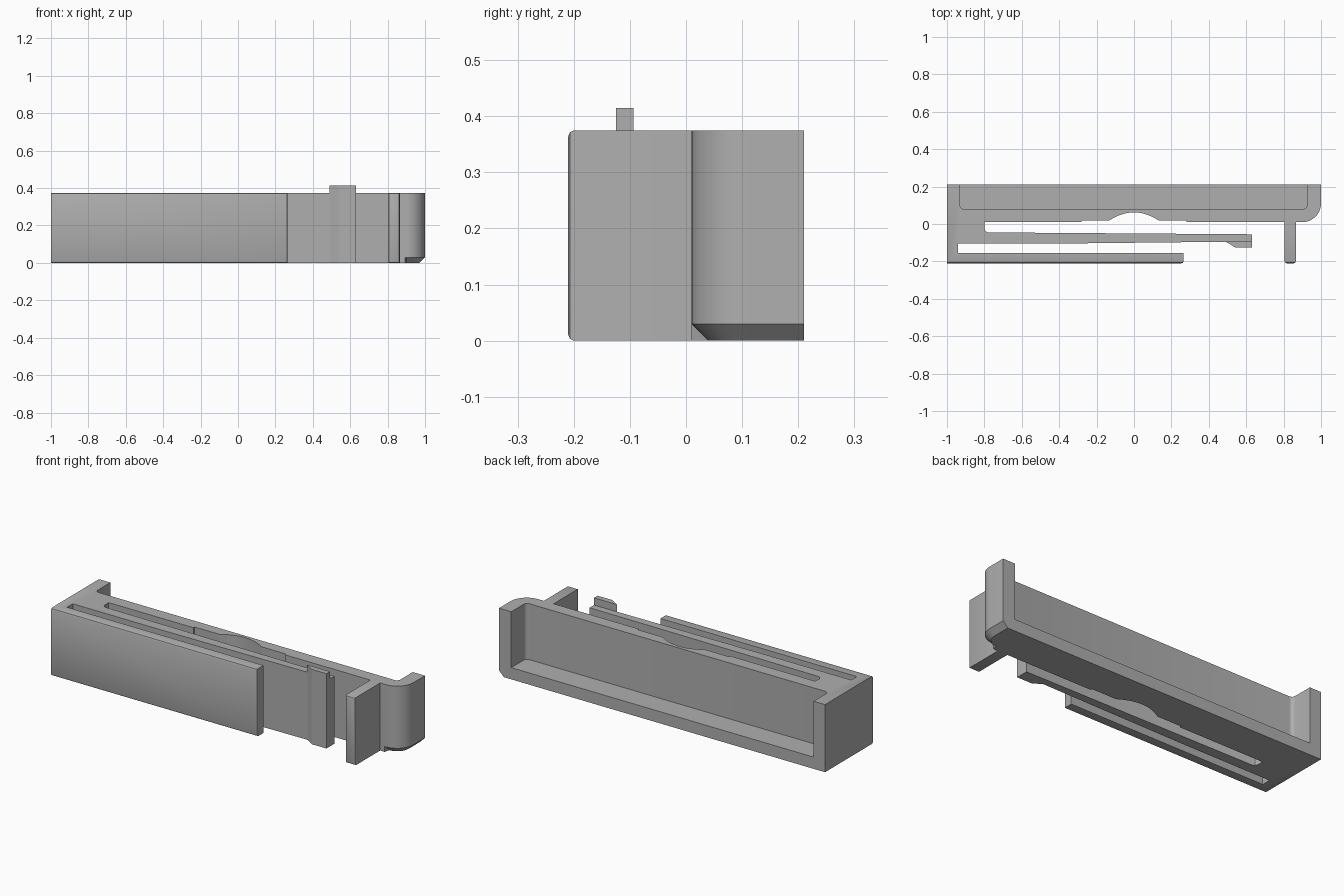
import bpy, bmesh, math

if "Cube" in bpy.data.objects:
    bpy.data.objects.remove(bpy.data.objects["Cube"])

H = 0.375          # main height
FOOT = 0.03        # height of the chamfer under the rounded end

grey = bpy.data.materials.new("plain grey")
grey.diffuse_color = (0.43, 0.43, 0.43, 1)
grey.use_nodes = True
grey.node_tree.nodes["Principled BSDF"].inputs["Base Color"].default_value = grey.diffuse_color


def loft(name, rings):
    """Stack equal-length outlines given as (z, [(x, y), ...])."""
    bm = bmesh.new()
    loops = [[bm.verts.new((x, y, z)) for x, y in pts] for z, pts in rings]
    n = len(loops[0])
    for a, b in zip(loops, loops[1:]):
        for i in range(n):
            j = (i + 1) % n
            bm.faces.new((a[i], a[j], b[j], b[i]))
    bm.faces.new(loops[0][::-1])
    bm.faces.new(loops[-1])
    bmesh.ops.recalc_face_normals(bm, faces=bm.faces)
    me = bpy.data.meshes.new(name)
    bm.to_mesh(me)
    bm.free()
    ob = bpy.data.objects.new(name, me)
    bpy.context.collection.objects.link(ob)
    me.materials.append(grey)
    return ob


def arc(cx, cy, r, a0, a1, n):
    angles = [math.radians(a0 + (a1 - a0) * i / n) for i in range(n + 1)]
    return [(cx + r * math.cos(a), cy + r * math.sin(a)) for a in angles]


def frame_outline(inset):
    # front plate and the slot behind it
    pts = [(-1, -.21), (.265, -.21), (.265, -.155), (-.94, -.155), (-.94, -.105)]
    # spring arm and the slot behind it
    pts += [(-.44, -.105), (.49, -.095), (.63, -.095), (.63, -.055), (-.1, -.05)]
    pts += [(-.78, -.045), (-.794, -.039), (-.8, -.025), (-.8, .01)]
    # shallow arched relief in the long wall
    pts += [(-.28, .01), (-.28, .02)]
    for i in range(-8, 9):
        t = i / 8
        pts.append((.13 * t, .02 + .042 * (1 - t * t)))
    pts += [(.28, .02), (.28, .01)]
    # post
    pts += [(.805, .01), (.805, -.21), (.865, -.21), (.865, .01), (.893, .01)]
    # rounded end and back
    pts += arc(.9, .11, .1 - inset, -90, 0, 12)
    pts += [(1 - inset, .21), (-1, .21)]
    return pts


# One-piece frame
frame = loft("frame", [(0, frame_outline(FOOT)), (FOOT, frame_outline(0)), (H, frame_outline(0))])

# Soften the front edges of the plate and the post
bm = bmesh.new()
bm.from_mesh(frame.data)
bmesh.ops.dissolve_limit(bm, angle_limit=0.01, verts=bm.verts, edges=bm.edges)
front = []
for e in bm.edges:
    a, b = (v.co for v in e.verts)
    if a.y > -.2099 or b.y > -.2099:
        continue
    upright = abs(a.z - b.z) > .001
    at_rim = a.z < .001 or a.z > H - .001
    if (upright and a.x > -.99) or (not upright and at_rim):
        front.append(e)
bmesh.ops.bevel(bm, geom=front, offset=.011, segments=2, profile=.5, affect='EDGES')
bm.to_mesh(frame.data)
bm.free()

# Tray recess, open at the back and top
r = .02
recess = [(-.93, .3)] + arc(-.93 + r, .08 + r, r, 180, 270, 5)
recess += arc(.925 - r, .08 + r, r, 270, 360, 5) + [(.925, .3)]
cutter = loft("recess_cutter", [(.065, recess), (.5, recess)])
cutter.hide_render = True
cut = frame.modifiers.new("recess", 'BOOLEAN')
cut.operation = 'DIFFERENCE'
cut.solver = 'EXACT'
cut.object = cutter
bpy.context.view_layer.objects.active = frame
frame.select_set(True)
bpy.ops.object.modifier_apply(modifier="recess")
bpy.data.objects.remove(cutter)

# Catch at the tip of the spring arm, standing above the rim
catch = [(.49, -.094), (.54, -.125), (.63, -.125), (.63, -.094)]
loft("catch", [(0, catch), (.415, catch)])

# Smooth rounded surfaces, keep edges sharp
for ob in bpy.context.collection.objects:
    ob.select_set(True)
    bpy.context.view_layer.objects.active = ob
bpy.ops.object.shade_smooth_by_angle(angle=math.radians(25))
